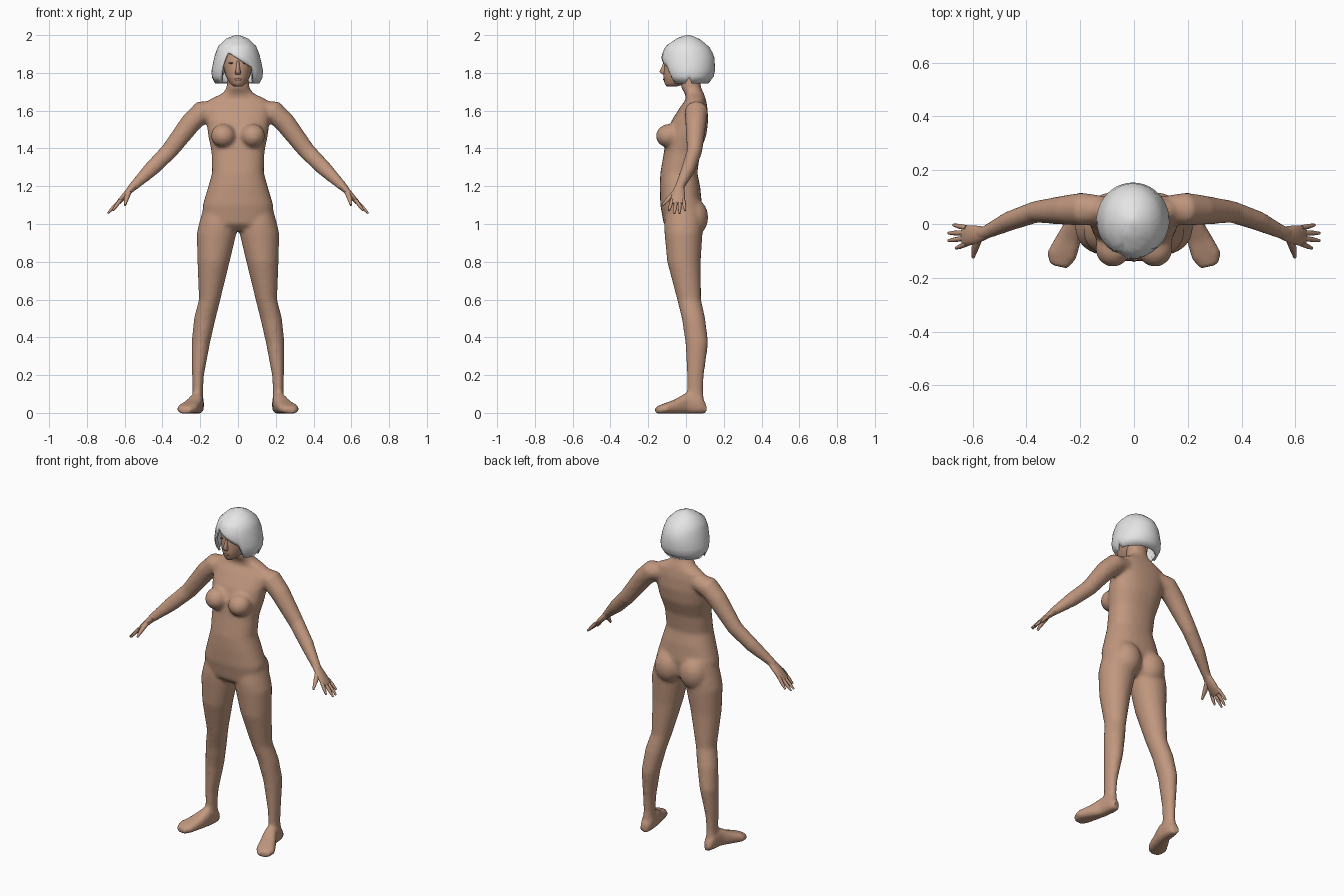
import bpy, bmesh, math
from mathutils import Vector, Matrix


def material(name, rgb):
    m = bpy.data.materials.new(name)
    m.diffuse_color = (*rgb, 1)
    return m


SKIN = material("warm skin", (0.53, 0.31, 0.21))
HAIR = material("white hair", (0.78, 0.78, 0.78))
DARK = material("dark brown", (0.10, 0.05, 0.035))
LIPS = material("muted lip", (0.36, 0.17, 0.13))


def loft(bm, rings, n=20, power=2.0):
    """Skin a closed tube through rings of (centre, half axis u, half axis v)."""
    loops = []
    for c, u, v in rings:
        loop = []
        for i in range(n):
            a = 2 * math.pi * i / n
            co, si = math.cos(a), math.sin(a)
            p = math.copysign(abs(co) ** (2 / power), co)
            q = math.copysign(abs(si) ** (2 / power), si)
            loop.append(bm.verts.new(Vector(c) + Vector(u) * p + Vector(v) * q))
        loops.append(loop)
    for a, b in zip(loops, loops[1:]):
        for i in range(n):
            j = (i + 1) % n
            bm.faces.new((a[i], a[j], b[j], b[i]))
    bm.faces.new(loops[0][::-1])
    bm.faces.new(loops[-1])


def level(z, x0, x1, yf, yb):
    """Horizontal ring from its extents."""
    return ((x0 + x1) / 2, (yf + yb) / 2, z), ((x1 - x0) / 2, 0, 0), (0, (yb - yf) / 2, 0)


def limb(bm, pts, n=14, side=(0, 1, 0)):
    """Tube along points of (centre, half width, half thickness)."""
    rings = []
    for i, (c, w, t) in enumerate(pts):
        d = Vector(pts[min(i + 1, len(pts) - 1)][0]) - Vector(pts[max(i - 1, 0)][0])
        d.normalize()
        u = (Vector(side) - d * d.dot(Vector(side))).normalized()
        rings.append((c, u * w, d.cross(u) * t))
    loft(bm, rings, n)


def ball(bm, c, r, tilt=0.0, seg=20):
    bmesh.ops.create_uvsphere(bm, u_segments=seg, v_segments=seg // 2, radius=1,
                              matrix=Matrix.Translation(c) @ Matrix.Rotation(tilt, 4, 'X')
                              @ Matrix.Diagonal((*r, 1)))


def mirror_x(bm):
    geo = bmesh.ops.duplicate(bm, geom=bm.verts[:] + bm.edges[:] + bm.faces[:])["geom"]
    for v in geo:
        if isinstance(v, bmesh.types.BMVert):
            v.co.x = -v.co.x


def finish(bm, name, mat, angle=60):
    bmesh.ops.recalc_face_normals(bm, faces=bm.faces[:])
    me = bpy.data.meshes.new(name)
    bm.to_mesh(me)
    bm.free()
    ob = bpy.data.objects.new(name, me)
    bpy.context.collection.objects.link(ob)
    me.materials.append(mat)
    bpy.ops.object.select_all(action='DESELECT')
    ob.select_set(True)
    bpy.context.view_layer.objects.active = ob
    bpy.ops.object.shade_smooth_by_angle(angle=math.radians(angle))
    return ob


# Body: one side of limbs and rounded masses, mirrored
body = bmesh.new()
loft(body, [level(*r) for r in (
    (1.12, 0.03, 0.175, -0.10, 0.07), (1.00, 0.006, 0.207, -0.116, 0.09),
    (0.95, 0.008, 0.219, -0.114, 0.088), (0.80, 0.044, 0.215, -0.10, 0.078),
    (0.60, 0.093, 0.207, -0.047, 0.08), (0.50, 0.118, 0.233, -0.022, 0.102),
    (0.37, 0.148, 0.246, -0.003, 0.118), (0.20, 0.18, 0.243, 0.005, 0.095),
    (0.12, 0.185, 0.241, 0.006, 0.09), (0.04, 0.185, 0.244, 0.0, 0.10))])
# Feet
loft(body, [((x, y, top / 2 - 0.002), (w, 0.25 * w, 0), (0, 0, top / 2 + 0.002))
            for x, y, w, top in (
    (0.211, 0.106, 0.022, 0.05), (0.213, 0.07, 0.034, 0.09), (0.220, 0.0, 0.036, 0.105),
    (0.245, -0.06, 0.046, 0.07), (0.268, -0.115, 0.054, 0.05), (0.281, -0.158, 0.036, 0.032))],
     power=2.8)
# Arms
limb(body, [((0.11, 0.055, 1.61), 0.05, 0.045), ((0.19, 0.055, 1.595), 0.062, 0.06),
            ((0.25, 0.052, 1.535), 0.056, 0.056), ((0.365, 0.045, 1.385), 0.041, 0.046),
            ((0.46, 0.012, 1.29), 0.037, 0.041), ((0.555, -0.033, 1.198), 0.026, 0.025),
            ((0.58, -0.038, 1.172), 0.028, 0.018)])
ball(body, (0.078, -0.092, 1.468), (0.066, 0.068, 0.062), 0.25)
ball(body, (0.085, 0.04, 1.035), (0.085, 0.078, 0.10))
mirror_x(body)
# Torso and neck
loft(body, [level(z, -w, w, f, b) for z, w, f, b in (
    (0.965, 0.09, -0.08, 0.03), (1.00, 0.185, -0.118, 0.07), (1.10, 0.187, -0.136, 0.085),
    (1.20, 0.157, -0.139, 0.075), (1.27, 0.137, -0.136, 0.06), (1.38, 0.140, -0.117, 0.075),
    (1.47, 0.158, -0.105, 0.108), (1.55, 0.168, -0.075, 0.118), (1.62, 0.170, -0.03, 0.113),
    (1.66, 0.15, 0.0, 0.105), (1.69, 0.085, -0.005, 0.095), (1.72, 0.06, -0.025, 0.08),
    (1.80, 0.055, -0.03, 0.07))], n=28, power=2.3)
ob = finish(body, "body", SKIN)
# Fuse the masses into one smooth skin
rm = ob.modifiers.new("fuse", 'REMESH')
rm.mode, rm.voxel_size, rm.use_smooth_shade = 'VOXEL', 0.011, True
sm = ob.modifiers.new("soften", 'SMOOTH')
sm.factor, sm.iterations = 0.5, 5

# Hands with four fingers and a thumb
hands = bmesh.new()
limb(hands, [((0.55, -0.033, 1.203), 0.023, 0.021), ((0.585, -0.04, 1.165), 0.034, 0.017),
             ((0.632, -0.044, 1.115), 0.040, 0.012), ((0.638, -0.044, 1.108), 0.032, 0.007)])
for base, tip in (((0.622, -0.074, 1.128), (0.662, -0.09, 1.072)),
                  ((0.63, -0.053, 1.118), (0.69, -0.062, 1.056)),
                  ((0.63, -0.033, 1.118), (0.69, -0.034, 1.056)),
                  ((0.622, -0.014, 1.128), (0.672, -0.004, 1.072))):
    mid = Vector(base).lerp(Vector(tip), 0.6)
    limb(hands, [(base, 0.010, 0.010), (mid, 0.009, 0.009), (tip, 0.005, 0.005)], n=8)
limb(hands, [((0.575, -0.05, 1.175), 0.014, 0.014), ((0.59, -0.088, 1.138), 0.014, 0.012),
             ((0.598, -0.124, 1.10), 0.006, 0.006)], n=8, side=(1, 0, 0))
mirror_x(hands)
finish(hands, "hands", SKIN)

# Head with nose and ears
head = bmesh.new()
loft(head, [level(z, -w, w, f, b) for z, w, f, b in (
    (1.728, 0.022, -0.102, -0.05), (1.745, 0.044, -0.114, 0.02), (1.785, 0.066, -0.12, 0.065),
    (1.83, 0.077, -0.116, 0.10), (1.89, 0.082, -0.113, 0.115), (1.95, 0.06, -0.08, 0.09))],
     n=24)
loft(head, [level(1.792, -0.016, 0.016, -0.125, -0.09), level(1.806, -0.015, 0.015, -0.142, -0.09),
            level(1.83, -0.010, 0.010, -0.13, -0.09), level(1.865, -0.007, 0.007, -0.117, -0.09)],
     n=10)
for s in (-1, 1):
    ball(head, (s * 0.08, 0.0, 1.82), (0.012, 0.02, 0.032), seg=12)
finish(head, "head", SKIN)

# Eyes and mouth
eyes = bmesh.new()
for s in (-1, 1):
    ball(eyes, (s * 0.036, -0.105, 1.852), (0.014, 0.004, 0.004), seg=12)
finish(eyes, "eyes", DARK)
mouth = bmesh.new()
ball(mouth, (0, -0.116, 1.765), (0.02, 0.005, 0.006), seg=12)
finish(mouth, "mouth", LIPS)

# Bobbed hair: a curtain following a profile, with a slanted fringe over the face
PROFILE = [(2.00, 0.008, 0.002, 0.02), (1.985, 0.055, -0.045, 0.065), (1.94, 0.102, -0.11, 0.122),
           (1.89, 0.120, -0.13, 0.15), (1.80, 0.139, -0.125, 0.155), (1.755, 0.128, -0.10, 0.135),
           (1.735, 0.112, -0.085, 0.105)]


def extents(z):
    for a, b in zip(PROFILE, PROFILE[1:]):
        if z >= b[0]:
            t = (a[0] - z) / (a[0] - b[0])
            return [p + (q - p) * t for p, q in zip(a[1:], b[1:])]
    return PROFILE[-1][1:]


def hem(a):
    """Lower edge of the hair at an angle measured from the face."""
    x = 0.13 * math.sin(a)
    if math.cos(a) > 0 and abs(x) < 0.082:
        return 1.83 if x < -0.07 else 1.905 - 0.62 * max(0, x + 0.045)
    return 1.745 + (0.03 if abs(math.cos(a)) < 0.12 else 0.0)


hair = bmesh.new()
COLS, ROWS = 40, 10
grid = []
for i in range(COLS):
    a = 2 * math.pi * i / COLS
    col = []
    for k in range(ROWS + 1):
        z = 2.0 - (2.0 - hem(a)) * (k / ROWS) ** 1.5
        w, f, b = extents(z)
        col.append(hair.verts.new((w * math.sin(a) - 0.004,
                                   (f + b) / 2 - (b - f) / 2 * math.cos(a), z)))
    grid.append(col)
for i in range(COLS):
    p, q = grid[i], grid[(i + 1) % COLS]
    for k in range(ROWS):
        hair.faces.new((p[k], p[k + 1], q[k + 1], q[k]))
hair.faces.new([c[0] for c in grid])
ob = finish(hair, "hair", HAIR)
so = ob.modifiers.new("thickness", 'SOLIDIFY')
so.thickness, so.offset = 0.012, -1
